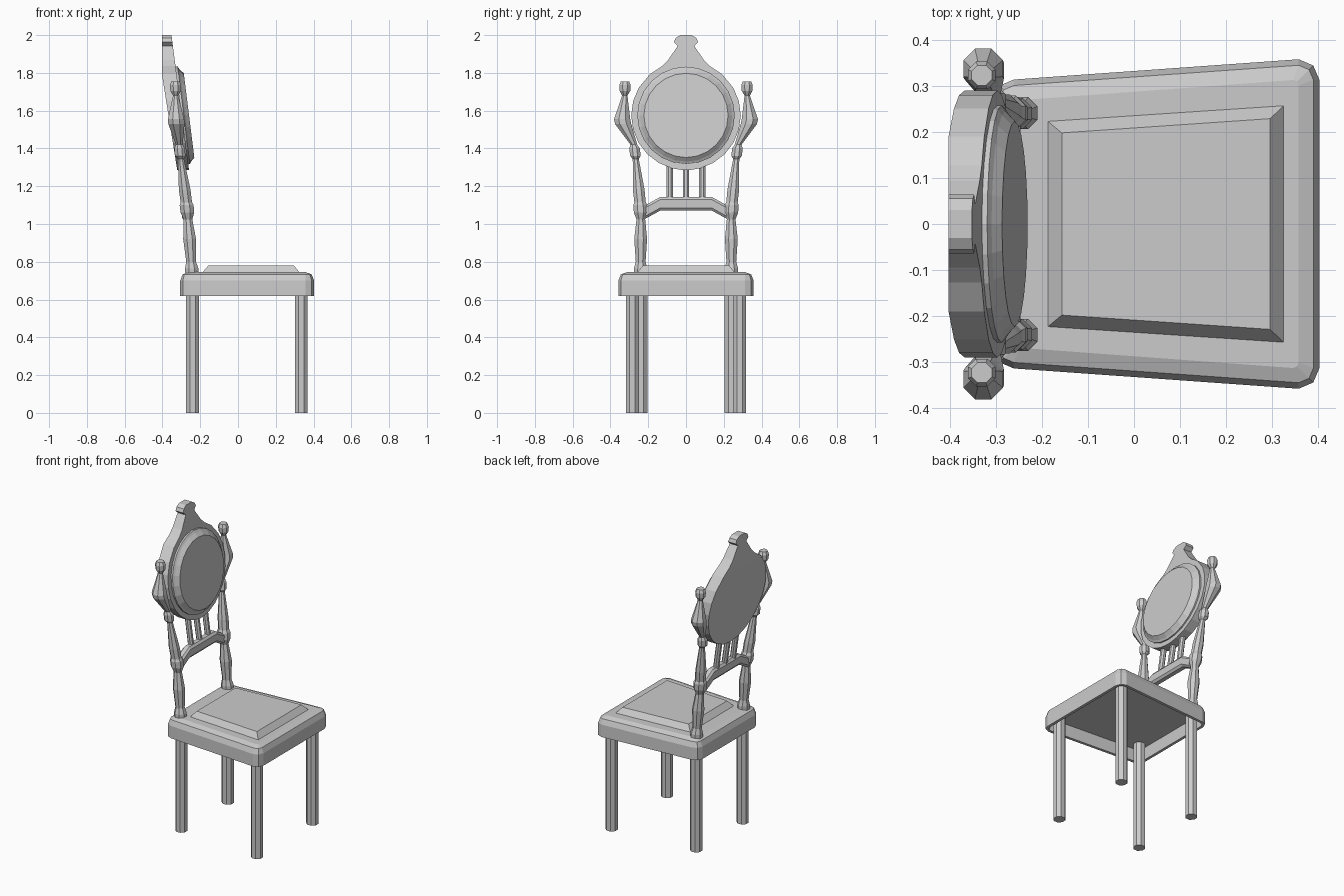
import bpy, bmesh
from math import sin, cos, pi, radians

if "Cube" in bpy.data.objects:
    bpy.data.objects.remove(bpy.data.objects["Cube"])


def loft(name, loops, mirror=False):
    """Skin equal-length loops of points into a closed solid."""
    bm = bmesh.new()
    rows = [[bm.verts.new(p) for p in loop] for loop in loops]
    n = len(rows[0])
    for a, b in zip(rows, rows[1:]):
        for i in range(n):
            j = (i + 1) % n
            bm.faces.new((a[i], a[j], b[j], b[i]))
    bm.faces.new(rows[0][::-1])
    bm.faces.new(rows[-1])
    bmesh.ops.recalc_face_normals(bm, faces=bm.faces)
    me = bpy.data.meshes.new(name)
    bm.to_mesh(me)
    bm.free()
    ob = bpy.data.objects.new(name, me)
    bpy.context.collection.objects.link(ob)
    if mirror:
        mod = ob.modifiers.new("mirror", "MIRROR")
        mod.use_axis = (False, True, False)
        mod.use_mirror_merge = False
    return ob


def turned(name, profile, mirror=True, sides=8):
    """Turned part from (x, y, z, radius) rings."""
    loops = []
    for x, y, z, r in profile:
        angs = [2 * pi * (i + 0.5) / sides for i in range(sides)]
        k = r / cos(pi / sides)
        loops.append([(x + k * cos(a), y + k * sin(a), z) for a in angs])
    return loft(name, loops, mirror)


def seat_loop(d, z):
    """Tapered seat outline with clipped corners, inset by d."""
    r = max(0.045 - d, 0.012)
    pts = []
    for sx, sy in ((1, 1), (-1, 1), (-1, -1), (1, -1)):
        cx = (0.403 - d) if sx > 0 else (-0.306 + d)
        cy = sy * ((0.358 if sx > 0 else 0.314) - d)
        c = [(cx, cy - sy * r, z),
             (cx - sx * 0.3 * r, cy - sy * 0.3 * r, z),
             (cx - sx * r, cy, z)]
        pts += c if sx * sy > 0 else c[::-1]
    return pts


# Seat frame, hollow underneath, with rounded top edge
loft("seat", [seat_loop(d, z) for d, z in (
    (0.02, 0.70), (0.018, 0.62), (0, 0.62), (0, 0.70),
    (0.013, 0.733), (0.045, 0.745))])

# Seat cushion
loft("cushion", [
    [(x1, y1, z), (x0, y0, z), (x0, -y0, z), (x1, -y1, z)]
    for x0, x1, y0, y1, z in (
        (-0.187, 0.325, 0.223, 0.257, 0.735),
        (-0.187, 0.325, 0.223, 0.257, 0.745),
        (-0.157, 0.296, 0.198, 0.229, 0.78))])

# Legs
for name, x, y in (("front_leg", 0.335, 0.284), ("rear_leg", -0.24, 0.238)):
    turned(name, [(x, y, 0, 0.034), (x, y, 0.705, 0.034)])

# Lower back posts, from seat to rail
turned("lower_post", [
    (-0.244, 0.241, 0.735, 0.035), (-0.245, 0.241, 0.765, 0.035),
    (-0.248, 0.240, 0.80, 0.026), (-0.256, 0.240, 0.92, 0.034),
    (-0.265, 0.239, 1.025, 0.023), (-0.268, 0.240, 1.06, 0.036),
    (-0.272, 0.242, 1.10, 0.037), (-0.274, 0.243, 1.12, 0.028)])

# Upper back posts, leaning outward to a flared knob and finial
turned("upper_post", [
    (-0.273, 0.243, 1.11, 0.030), (-0.282, 0.250, 1.18, 0.031),
    (-0.302, 0.266, 1.345, 0.016), (-0.306, 0.268, 1.36, 0.028),
    (-0.309, 0.272, 1.40, 0.028), (-0.311, 0.276, 1.42, 0.018),
    (-0.326, 0.333, 1.53, 0.043), (-0.328, 0.338, 1.555, 0.043),
    (-0.330, 0.324, 1.68, 0.014), (-0.330, 0.323, 1.705, 0.028),
    (-0.331, 0.323, 1.735, 0.030), (-0.331, 0.323, 1.755, 0.022)])

# Arched cross rail with chamfered front and back
path = [(0.235, 1.055), (0.20, 1.072), (0.135, 1.108)]
path = [(-y, z) for y, z in path] + path[::-1]
section = [(-0.025, -0.022), (-0.014, -0.036), (0.014, -0.036), (0.025, -0.022),
           (0.025, 0.022), (0.014, 0.036), (-0.014, 0.036), (-0.025, 0.022)]
loft("cross_rail", [[(-0.272 + u, y, z + v) for u, v in section] for y, z in path])

# Spindles between rail and back panel
turned("outer_spindle", [(-0.276, 0.086, 1.13, 0.017), (-0.305, 0.086, 1.34, 0.017)])
turned("middle_spindle", [(-0.276, 0, 1.13, 0.017), (-0.305, 0, 1.32, 0.017)], mirror=False)

# Back panel: leaning disc that rises to a pointed crest
ZC, R, LEAN = 1.575, 0.29, 0.14


def back_x(z):
    return max(-0.368 - 0.16 * (z - ZC), -0.403)


def front_x(z):
    return max(-0.297 - 0.13 * (z - ZC), -0.355)


outline = [(R * cos(radians(a)), ZC + R * sin(radians(a)))
           for a in (-86, -75, -60, -45, -30, -15, 0, 15, 30, 49, 64)]
outline += [(0.095, 1.868), (0.042, 1.945)]


def slab(pts):
    return [[(back_x(z), -y, z), (front_x(z), -y, z),
             (front_x(z), y, z), (back_x(z), y, z)] for y, z in pts]


loft("back_panel", slab(outline))

# Cap on top of the crest
loft("crest_cap", slab([(0.040, 1.94), (0.064, 1.963), (0.055, 1.985), (0.03, 2.0)]))

# Padded round medallion on the front of the panel
rings = [(0.258, -0.01), (0.258, 0.010), (0.245, 0.018), (0.223, 0.038)]
loft("medallion", [
    [(-0.297 + h - 0.125 * r * sin(a), r * cos(a), ZC + r * sin(a))
     for a in [2 * pi * i / 24 for i in range(24)]]
    for r, h in rings])
